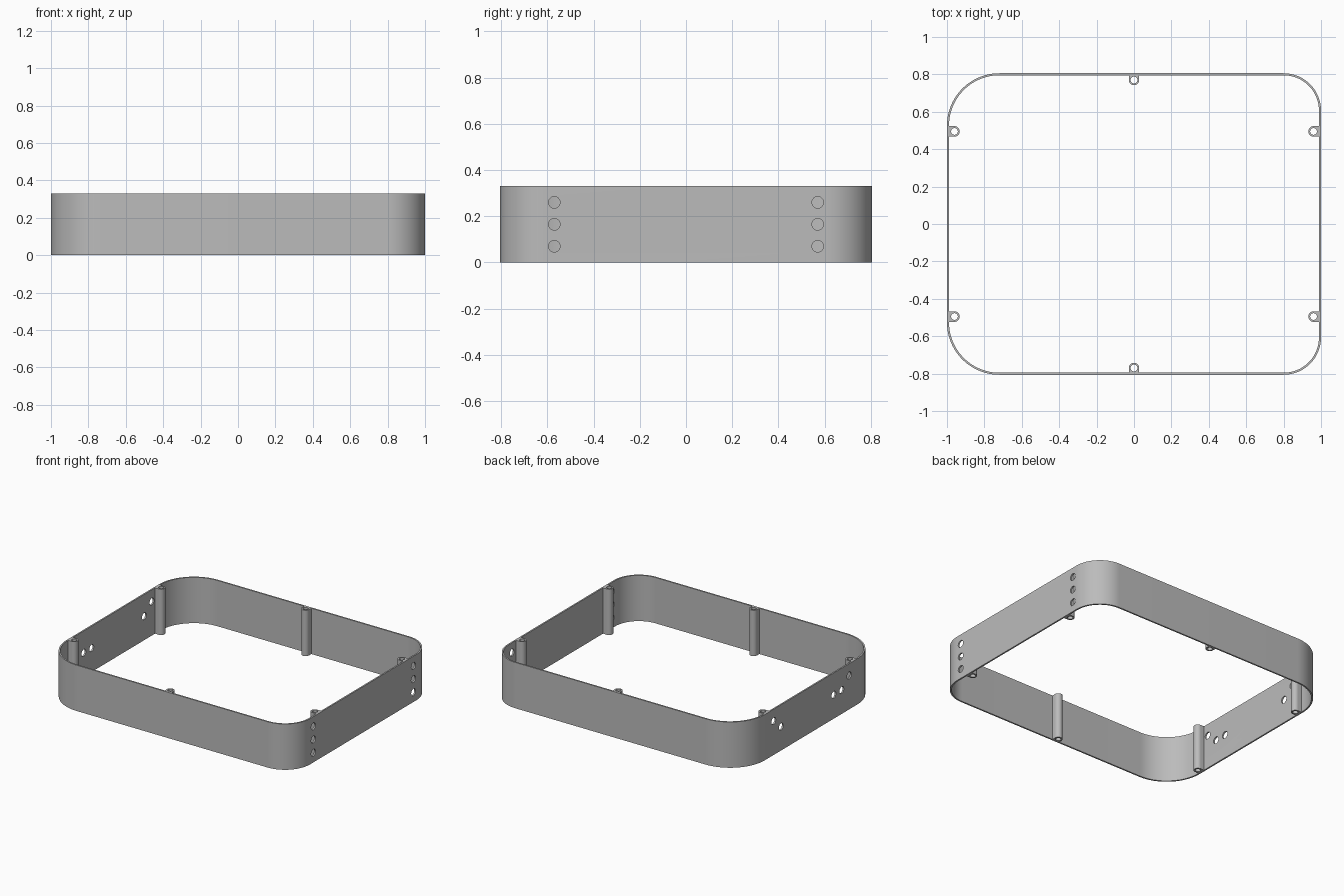
import bpy, bmesh
from math import sin, cos, pi, tau, radians

if "Cube" in bpy.data.objects:
    bpy.data.objects.remove(bpy.data.objects["Cube"])

HX, HY, H, WALL = 1.0, 0.806, 0.33, 0.011

grey = bpy.data.materials.new("mid_grey")
grey.use_nodes = True
colour = (0.5, 0.5, 0.5, 1)
grey.diffuse_color = colour
grey.node_tree.nodes["Principled BSDF"].inputs["Base Color"].default_value = colour


def new_object(name, bm):
    bmesh.ops.recalc_face_normals(bm, faces=bm.faces)
    mesh = bpy.data.meshes.new(name)
    bm.to_mesh(mesh)
    bm.free()
    mesh.materials.append(grey)
    obj = bpy.data.objects.new(name, mesh)
    bpy.context.collection.objects.link(obj)
    return obj


def activate(obj):
    bpy.ops.object.select_all(action='DESELECT')
    obj.select_set(True)
    bpy.context.view_layer.objects.active = obj


def smooth(obj):
    activate(obj)
    bpy.ops.object.shade_smooth_by_angle(angle=radians(30))


def tube(name, outer, inner):
    """Upright tube between two matching closed outlines."""
    bm = bmesh.new()
    rings = [[bm.verts.new((x, y, z)) for x, y in loop]
             for loop, z in ((outer, 0), (outer, H), (inner, H), (inner, 0))]
    n = len(outer)
    for a, b in zip(rings, rings[1:] + rings[:1]):
        for i in range(n):
            j = (i + 1) % n
            bm.faces.new((a[i], a[j], b[j], b[i]))
    return new_object(name, bm)


def frame_outline(inset, steps=24):
    """Rounded rectangle with wider corners on the -x end."""
    points = []
    for k, (sx, sy) in enumerate(((1, 1), (-1, 1), (-1, -1), (1, -1))):
        r = 0.2 if sx > 0 else 0.28
        for i in range(steps + 1):
            a = (k + i / steps) * pi / 2
            points.append((sx * (HX - r) + (r - inset) * cos(a),
                           sy * (HY - r) + (r - inset) * sin(a)))
    return points


# Thin wall
wall = tube("wall", frame_outline(0), frame_outline(WALL))

# Drilled holes: a column of three near each +x corner, a cluster near each -x corner
bm = bmesh.new()
for side in (-1, 1):
    spots = [(1, 0.57, z) for z in (0.07, 0.165, 0.26)]
    spots += [(-1, 0.43, 0.245), (-1, 0.345, 0.172), (-1, 0.255, 0.172)]
    for x, y, z in spots:
        made = bmesh.ops.create_cone(bm, cap_ends=True, segments=32, radius1=0.025,
                                     radius2=0.025, depth=0.1)["verts"]
        for v in made:
            v.co = (x + v.co.z, side * y + v.co.y, z + v.co.x)
cutter = new_object("hole_cutter", bm)
cutter.hide_render = True
mod = wall.modifiers.new("holes", 'BOOLEAN')
mod.operation = 'DIFFERENCE'
mod.solver = 'EXACT'
mod.object = cutter
activate(wall)
bpy.ops.object.modifier_apply(modifier=mod.name)
bpy.data.objects.remove(cutter)
smooth(wall)


def screw_post(name, x, y, dx, dy, reach):
    """D-shaped post: round inside, square back running into the wall along (dx, dy)."""
    r, bore, n = 0.028, 0.018, 48
    outer, inner = [], []
    for i in range(n):
        c, s = cos(tau * i / n), sin(tau * i / n)
        t = r if c <= 1e-6 else min(reach / c, r / max(abs(s), 1e-6))
        for loop, k in ((outer, t), (inner, bore)):
            u, v = c * k, s * k
            loop.append((x + u * dx - v * dy, y + u * dy + v * dx))
    smooth(tube(name, outer, inner))


# Screw posts
for sx, side in ((1, "left"), (-1, "right")):
    for sy, end in ((1, "back"), (-1, "front")):
        screw_post(f"{end}_{side}_post", sx * 0.96, sy * 0.495, sx, 0, 0.035)
for sy, end in ((1, "back"), (-1, "front")):
    screw_post(f"{end}_middle_post", 0, sy * 0.77, 0, sy, 0.031)
